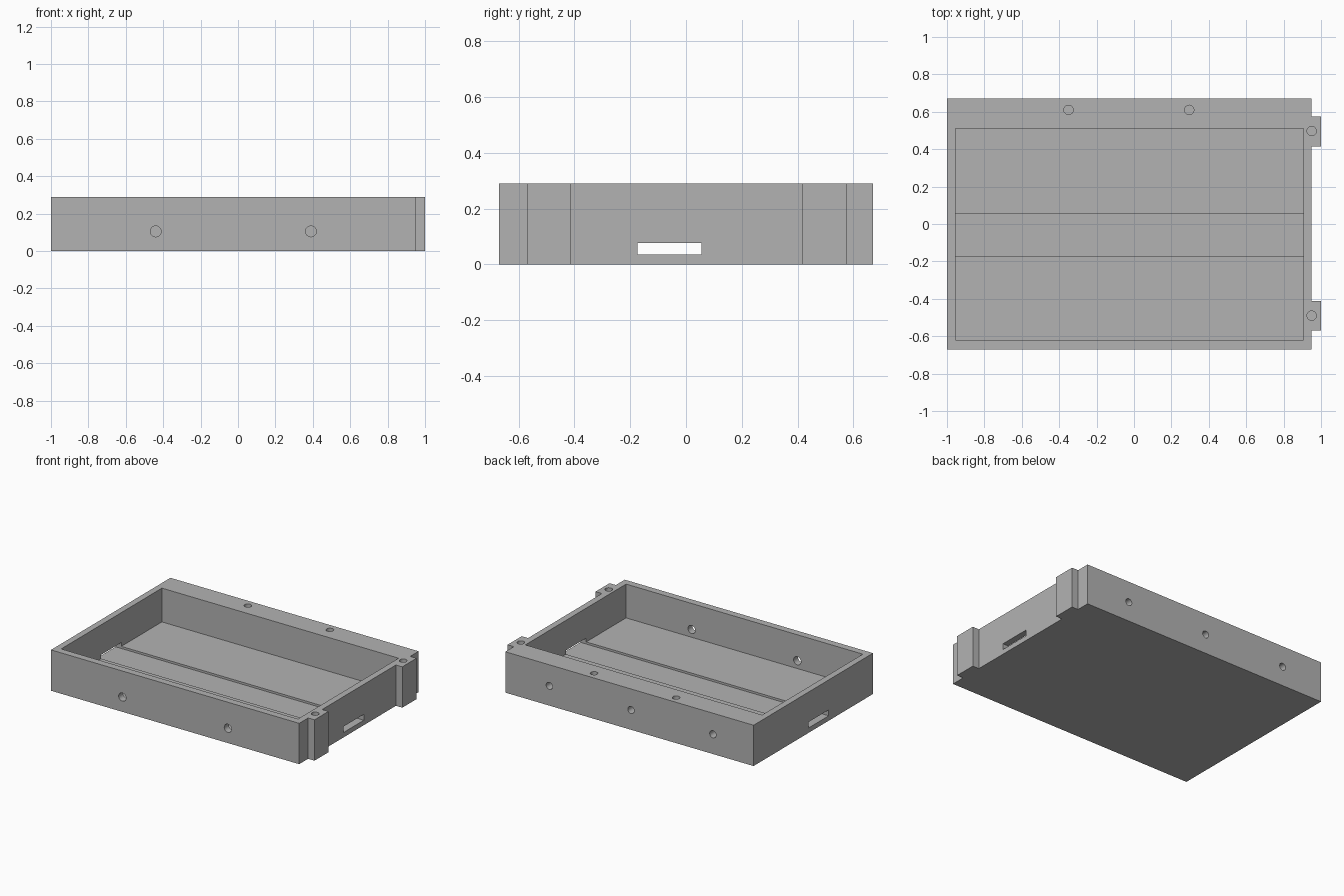
import bpy
import bmesh
import math
from mathutils import Matrix, Vector

default_cube = bpy.data.objects.get("Cube")
if default_cube:
    bpy.data.objects.remove(default_cube, do_unlink=True)

HEIGHT = 0.29
WALL_X = 0.95      # outer face of the tabbed end
FLOOR = 0.05

grey = bpy.data.materials.new("mid grey")
grey.use_nodes = True
colour = (0.45, 0.45, 0.45, 1.0)
grey.diffuse_color = colour
grey.node_tree.nodes["Principled BSDF"].inputs["Base Color"].default_value = colour


def make_object(name, bm):
    bmesh.ops.recalc_face_normals(bm, faces=bm.faces)
    mesh = bpy.data.meshes.new(name)
    bm.to_mesh(mesh)
    bm.free()
    obj = bpy.data.objects.new(name, mesh)
    bpy.context.collection.objects.link(obj)
    mesh.materials.append(grey)
    return obj


def box(name, low, high):
    low, high = Vector(low), Vector(high)
    bm = bmesh.new()
    matrix = Matrix.Translation((low + high) / 2) @ Matrix.Diagonal((*(high - low), 1))
    bmesh.ops.create_cube(bm, size=1, matrix=matrix)
    return make_object(name, bm)


def rod(name, start, end, radius):
    start, end = Vector(start), Vector(end)
    axis = end - start
    turn = axis.to_track_quat("Z", "Y").to_matrix().to_4x4()
    bm = bmesh.new()
    bmesh.ops.create_cone(bm, cap_ends=True, segments=32, radius1=radius, radius2=radius,
                          depth=axis.length, matrix=Matrix.Translation((start + end) / 2) @ turn)
    return make_object(name, bm)


# Tray body: one outline with two joining tabs on its +x end, extruded upward
outline = [(-1, -0.67), (WALL_X, -0.67)]
for y0, y1 in ((-0.57, -0.413), (0.415, 0.575)):
    outline += [(WALL_X, y0), (1, y0), (1, y1), (WALL_X, y1)]
outline += [(WALL_X, 0.67), (-1, 0.67)]
bm = bmesh.new()
base = bm.faces.new([bm.verts.new((x, y, 0)) for x, y in outline])
extruded = bmesh.ops.extrude_face_region(bm, geom=[base], use_keep_orig=True)
bmesh.ops.translate(bm, vec=(0, 0, HEIGHT),
                    verts=[v for v in extruded["geom"] if isinstance(v, bmesh.types.BMVert)])
tray = make_object("tray_body", bm)

# Cavity, and the shallow floor channel that runs out through both ends
cutters = [
    box("cavity_cutter", (-0.955, -0.62, FLOOR), (0.905, 0.51, 0.4)),
    box("channel_cutter", (-1.1, -0.173, 0.035), (1.1, 0.055, 0.077)),
]
# Through holes in the front wall
for x in (-0.44, 0.39):
    cutters.append(rod("front_hole_cutter", (x, -0.75, 0.105), (x, -0.56, 0.105), 0.029))
# Blind holes in the thick back wall
for x in (-0.68, -0.037, 0.605):
    cutters.append(rod("back_hole_cutter", (x, 0.75, 0.14), (x, 0.56, 0.14), 0.025))
# Blind holes in the top of the back wall and of the tabs
for x, y in ((-0.35, 0.61), (0.295, 0.61), (WALL_X, 0.497), (WALL_X, -0.49)):
    cutters.append(rod("top_hole_cutter", (x, y, 0.4), (x, y, 0.15), 0.025))

bpy.ops.object.select_all(action="DESELECT")
tray.select_set(True)
bpy.context.view_layer.objects.active = tray
for cutter in cutters:
    cut = tray.modifiers.new(cutter.name, "BOOLEAN")
    cut.operation = "DIFFERENCE"
    cut.solver = "EXACT"
    cut.object = cutter
    bpy.ops.object.modifier_apply(modifier=cut.name)
    bpy.data.objects.remove(cutter, do_unlink=True)

bpy.ops.object.shade_smooth_by_angle(angle=math.radians(30))
